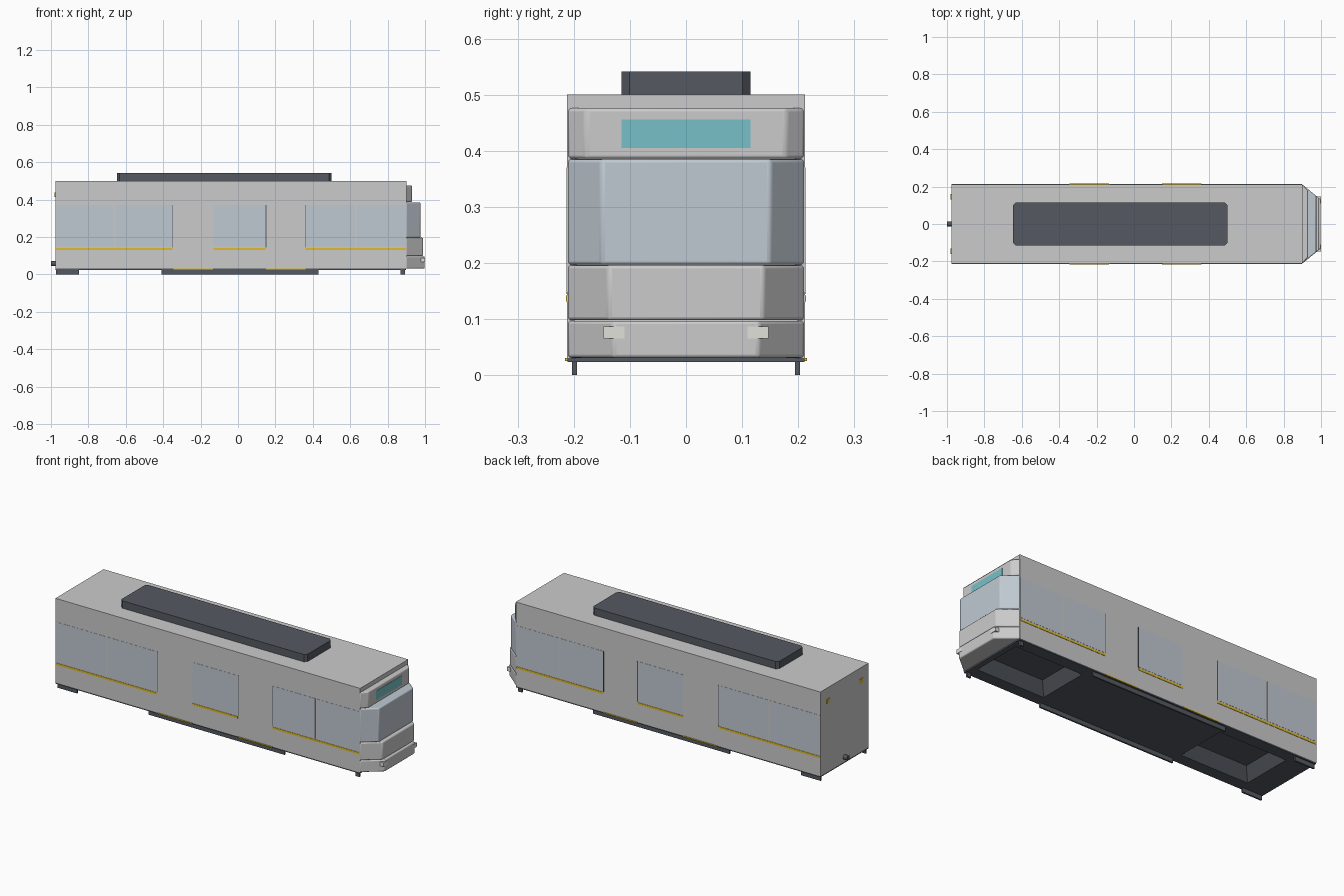
import bpy, bmesh

if "Cube" in bpy.data.objects:
    bpy.data.objects.remove(bpy.data.objects["Cube"])

def mat(name, r, g, b):
    m = bpy.data.materials.new(name)
    m.diffuse_color = (r, g, b, 1)
    m.use_nodes = True
    m.node_tree.nodes["Principled BSDF"].inputs["Base Color"].default_value = m.diffuse_color
    return m

DARK = mat("dark_grey", 0.09, 0.10, 0.12)
GLASS = mat("pale_glass", 0.53, 0.59, 0.65)
YELLOW = mat("yellow", 0.75, 0.5, 0.02)
TEAL = mat("teal", 0.18, 0.53, 0.57)
WHITE = mat("lamp_white", 0.75, 0.75, 0.70)

def prism(name, pts, z0, z1, material=None, top=None):
    """Closed prism from an xy outline; 'top' may give a different upper outline."""
    bm = bmesh.new()
    lo = [bm.verts.new((x, y, z0)) for x, y in pts]
    hi = [bm.verts.new((x, y, z1)) for x, y in (top or pts)]
    bm.faces.new(lo[::-1])
    bm.faces.new(hi)
    n = len(pts)
    for i in range(n):
        j = (i + 1) % n
        bm.faces.new((lo[i], lo[j], hi[j], hi[i]))
    bmesh.ops.recalc_face_normals(bm, faces=bm.faces)
    me = bpy.data.meshes.new(name)
    bm.to_mesh(me)
    bm.free()
    ob = bpy.data.objects.new(name, me)
    bpy.context.collection.objects.link(ob)
    if material:
        me.materials.append(material)
    return ob

def rect(x0, x1, y0, y1):
    return [(x0, y0), (x1, y0), (x1, y1), (x0, y1)]

def box(name, x0, x1, y0, y1, z0, z1, material=None):
    return prism(name, rect(x0, x1, y0, y1), z0, z1, material)

def both_sides(name, x0, x1, y0, y1, z0, z1, material=None):
    box(name + "_front", x0, x1, -y1, -y0, z0, z1, material)
    box(name + "_back", x0, x1, y0, y1, z0, z1, material)

def bevel(ob, width, segments):
    b = ob.modifiers.new("bevel", "BEVEL")
    b.width, b.segments = width, segments
    b.limit_method = 'ANGLE'
    b.angle_limit = 0.35

W, REAR, FRONT = 0.212, -0.977, 0.90

# Car body: a shell left open underneath
body = box("car_body", REAR, FRONT, -W, W, 0.031, 0.476)
bm = bmesh.new()
bm.from_mesh(body.data)
bmesh.ops.delete(bm, geom=[f for f in bm.faces if f.normal.z < -0.9], context='FACES')
bm.to_mesh(body.data)
bm.free()

# Roof slab and equipment box with cut corners
box("roof_slab", REAR, FRONT + 0.001, -W, W, 0.476, 0.50)
c = 0.014
x0, x1, y = -0.647, 0.50, 0.115
prism("roof_unit", [(x0 + c, -y), (x1 - c, -y), (x1, -y + c), (x1, y - c),
                    (x1 - c, y), (x0 + c, y), (x0, y - c), (x0, -y + c)], 0.50, 0.541, DARK)

# Underframe with two sloped bogie wells
frame = box("underframe", REAR + 0.001, FRONT - 0.001, -W + 0.001, W - 0.001, 0.024, 0.13, DARK)
for i, (a, b) in enumerate(((-0.84, -0.42), (0.45, 0.87))):
    s, h = 0.045, 0.145
    cut = prism(f"well_cutter_{i}", rect(a - .006, b + .006, -h - .006, h + .006), 0.016, 0.085, DARK,
                rect(a + s, b - s, -h + s, h - s))
    cut.hide_render = True
    cut.hide_viewport = True
    m = frame.modifiers.new("well", "BOOLEAN")
    m.object, m.operation, m.solver = cut, 'DIFFERENCE', 'EXACT'

# Nose: four stacked tapered blocks (z0, z1, front x, front half width)
for name, z0, z1, xf, w, m in (
        ("nose_bumper", 0.031, 0.097, 0.998, 0.130, None),
        ("nose_apron", 0.098, 0.196, 0.990, 0.138, None),
        ("windscreen", 0.197, 0.385, 0.975, 0.150, GLASS),
        ("nose_header", 0.386, 0.476, 0.930, 0.178, None)):
    ob = prism(name, [(0.88, -W + .001), (FRONT, -W + .001), (xf, -w), (xf, w),
                      (FRONT, W - .001), (0.88, W - .001)], z0, z1, m)
    bevel(ob, 0.006, 3)
    bpy.context.view_layer.objects.active = ob
    ob.select_set(True)
    bpy.ops.object.shade_smooth_by_angle()
    ob.select_set(False)

# Destination panel and headlights
box("destination_panel", 0.925, 0.9315, -0.115, 0.115, 0.405, 0.456, TEAL)
both_sides("headlight", 0.978, 1.0, 0.110, 0.147, 0.065, 0.087, WHITE)

# Window bays: panes, posts and yellow waist stripe on both sides
for i, (a, b, split) in enumerate(((-0.975, -0.35, -0.66), (-0.13, 0.148, None), (0.362, 0.898, 0.63))):
    edges = [(a, b)] if split is None else [(a, split - 0.005), (split + 0.005, b)]
    for j, (p, q) in enumerate(edges):
        both_sides(f"window_{i}_{j}", p, q, W - 0.004, W + 0.001, 0.148, 0.37, GLASS)
    both_sides(f"waist_stripe_{i}", a, b, W - 0.004, W + 0.002, 0.131, 0.142, YELLOW)
for i, x in enumerate((-0.349, 0.15, 0.36)):
    both_sides(f"door_post_{i}", x - 0.002, x + 0.002, W - 0.004, W + 0.0012, 0.145, 0.37, DARK)

# Door steps
for i, (a, b) in enumerate(((-0.345, -0.133), (0.15, 0.36))):
    both_sides(f"door_step_{i}", a, b, W - 0.01, W + 0.004, 0.025, 0.031, YELLOW)

# Skirts hanging below the floor
for i, (a, b) in enumerate(((-0.972, -0.85), (-0.41, 0.43), (0.868, 0.892))):
    both_sides(f"skirt_{i}", a, b, 0.194, 0.203, 0.0, 0.026, DARK)

# Tail lights and rear coupler
both_sides("tail_light", REAR - 0.003, REAR + 0.01, 0.130, 0.160, 0.415, 0.438, YELLOW)
bpy.ops.mesh.primitive_cylinder_add(vertices=16, radius=0.013, depth=0.04,
                                    location=(-0.98, 0, 0.058), rotation=(0, 1.570796, 0))
coupler = bpy.context.object
coupler.name = "rear_coupler"
coupler.data.materials.append(DARK)
